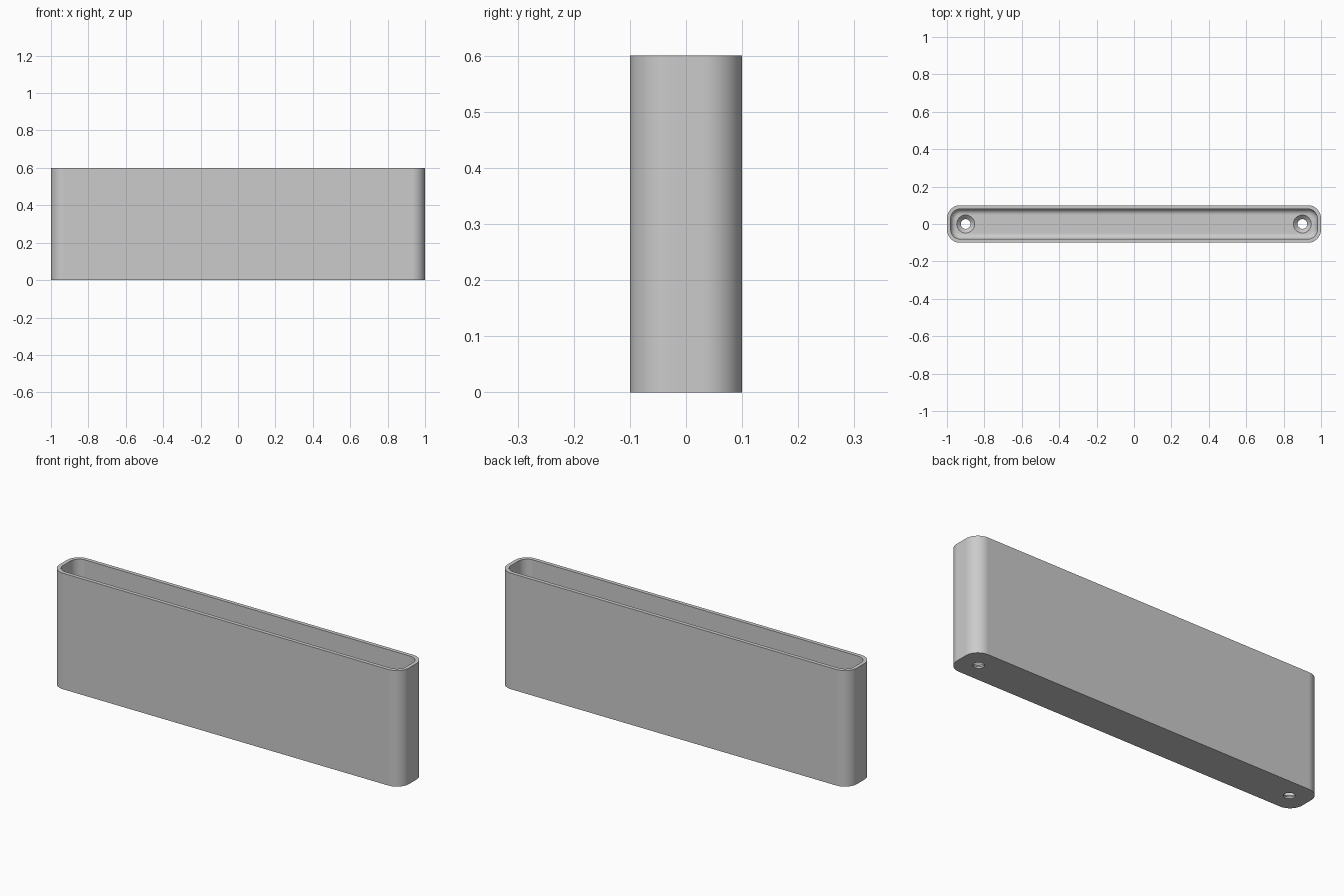
import bpy
import bmesh
from math import cos, sin, pi, radians

HALF_X, HALF_Y, HEIGHT = 1.0, 0.1, 0.6
CORNER, WALL, FLOOR, FILLET = 0.07, 0.02, 0.03, 0.03
HOLE_X, HOLE_R, SINK_R, LIP = 0.9, 0.026, 0.048, 0.008

cube = bpy.data.objects.get("Cube")
if cube:
    bpy.data.objects.remove(cube, do_unlink=True)

bm = bmesh.new()


def rounded_loop(inset, z, steps=12):
    """Rounded rectangle of vertices, inset from the outer wall."""
    r = CORNER - inset
    cx, cy = HALF_X - CORNER, HALF_Y - CORNER
    verts = []
    for quarter, (sx, sy) in enumerate([(1, 1), (-1, 1), (-1, -1), (1, -1)]):
        for i in range(steps + 1):
            a = (quarter + i / steps) * pi / 2
            verts.append(bm.verts.new((sx * cx + r * cos(a), sy * cy + r * sin(a), z)))
    return verts


def circle_loop(x, r, z, steps=32):
    return [bm.verts.new((x + r * cos(2 * pi * i / steps), r * sin(2 * pi * i / steps), z))
            for i in range(steps)]


def bridge(loops):
    """Skin consecutive loops with quads."""
    for a, b in zip(loops, loops[1:]):
        for i in range(len(a)):
            j = (i + 1) % len(a)
            bm.faces.new((a[i], a[j], b[j], b[i]))


def fill(loops, up):
    """Fill a flat outline, leaving the holes open."""
    edges = [bm.edges.get((l[i - 1], l[i])) for l in loops for i in range(len(l))]
    bmesh.ops.triangle_fill(bm, use_beauty=True, edges=edges, normal=(0, 0, up))


# Outer wall, rim, inner wall and the rounded inside bottom edge
shell = [rounded_loop(0, 0), rounded_loop(0, HEIGHT), rounded_loop(WALL, HEIGHT)]
for i in range(9):
    a = i / 8 * pi / 2
    shell.append(rounded_loop(WALL + FILLET * (1 - cos(a)), FLOOR + FILLET * (1 - sin(a))))
bridge(shell)

# Countersunk screw holes
holes = []
for side in (-1, 1):
    x = side * HOLE_X
    hole = [circle_loop(x, HOLE_R, 0), circle_loop(x, HOLE_R, LIP), circle_loop(x, SINK_R, FLOOR)]
    bridge(hole)
    holes.append(hole)

# Underside and inside floor
fill([shell[0]] + [h[0] for h in holes], -1)
fill([shell[-1]] + [h[-1] for h in holes], 1)
bmesh.ops.recalc_face_normals(bm, faces=bm.faces[:])

mesh = bpy.data.meshes.new("open_tray")
bm.to_mesh(mesh)
bm.free()
tray = bpy.data.objects.new("open_tray", mesh)
bpy.context.collection.objects.link(tray)

# Plain grey
grey = bpy.data.materials.new("plain_grey")
grey.use_nodes = True
colour = (0.6, 0.6, 0.6, 1)
grey.diffuse_color = colour
grey.node_tree.nodes["Principled BSDF"].inputs["Base Color"].default_value = colour
mesh.materials.append(grey)

# Smooth corners, crisp rims
bpy.ops.object.select_all(action="DESELECT")
tray.select_set(True)
bpy.context.view_layer.objects.active = tray
bpy.ops.object.shade_smooth_by_angle(angle=radians(30))
weighted = tray.modifiers.new("even_normals", "WEIGHTED_NORMAL")
weighted.keep_sharp = True
